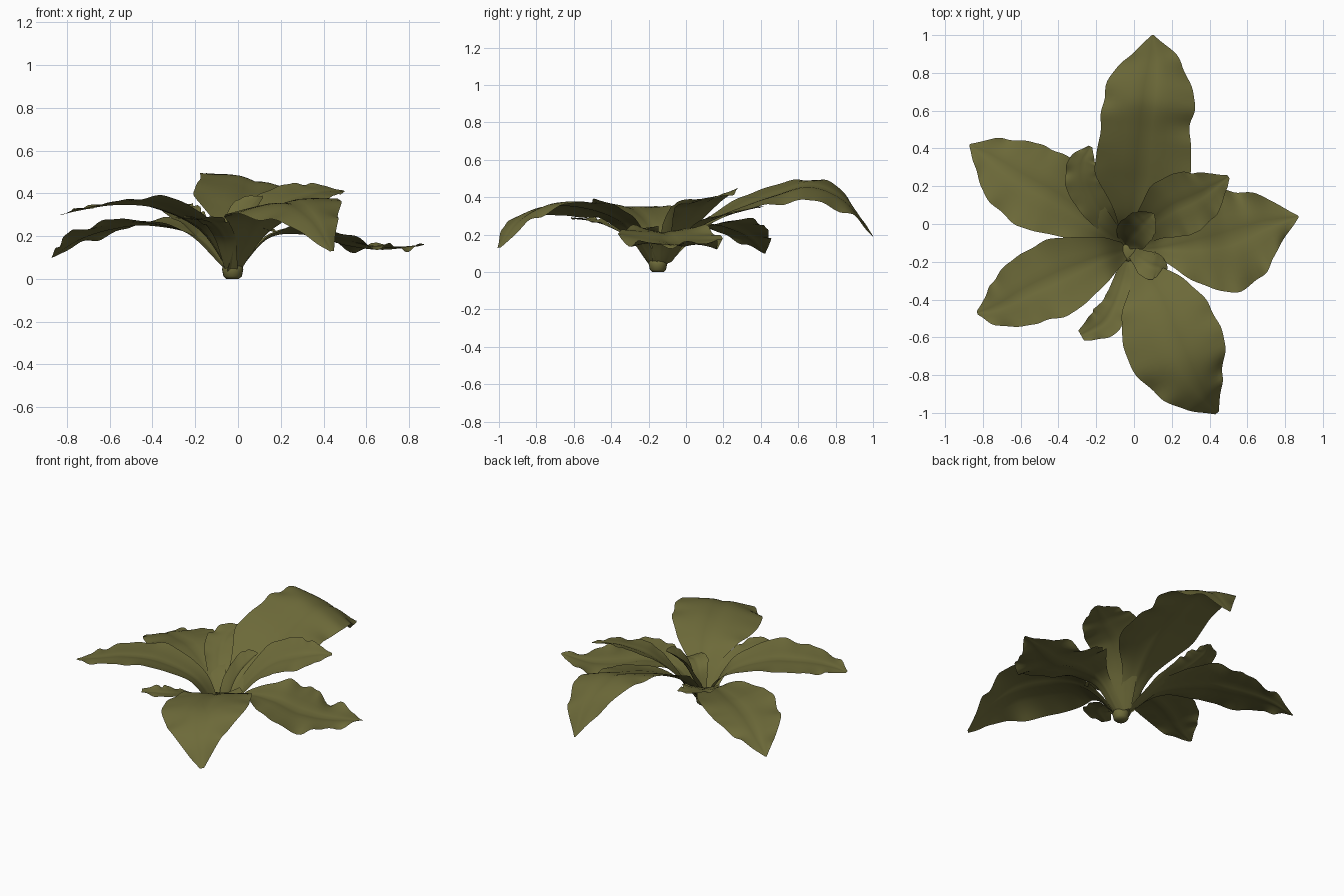
import bpy, bmesh, math
from mathutils import Vector

if "Cube" in bpy.data.objects:
    bpy.data.objects.remove(bpy.data.objects["Cube"])

green = bpy.data.materials.new("olive_green")
green.diffuse_color = (0.152, 0.144, 0.041, 1.0)
green.use_nodes = True
green.node_tree.nodes["Principled BSDF"].inputs["Base Color"].default_value = green.diffuse_color


def finish(name, bm):
    me = bpy.data.meshes.new(name)
    bm.to_mesh(me)
    bm.free()
    for p in me.polygons:
        p.use_smooth = True
    me.materials.append(green)
    ob = bpy.data.objects.new(name, me)
    bpy.context.collection.objects.link(ob)


def spline(pts, t):
    """Catmull-Rom through 4D points (x, y, z, half width), t in 0..1."""
    n = len(pts) - 1
    i = min(int(t * n), n - 1)
    u = t * n - i
    p1, p2 = pts[i], pts[i + 1]
    p0 = pts[i - 1] if i else p1 * 2 - p2
    p3 = pts[i + 2] if i + 2 <= n else p2 * 2 - p1
    return 0.5 * (p1 * 2 + (p2 - p0) * u + (p0 * 2 - p1 * 5 + p2 * 4 - p3) * u * u
                  + (p1 * 3 - p0 - p2 * 3 + p3) * u ** 3)


def leaf(name, pts, cup=(0.3, 0.1), tilt=0.0, ruffle=0.014, phase=0.0, rows=50, cols=14):
    """Sheet along pts; cup = channel depth at base and tip, tilt lowers the right edge if negative."""
    pts = [Vector(p) for p in pts]
    bm = bmesh.new()
    grid = []
    for r in range(rows + 1):
        t = r / rows
        c = spline(pts, t)
        d = spline(pts, min(1, t + 0.02)) - spline(pts, max(0, t - 0.02))
        side = Vector((d[1], -d[0], 0)).normalized()      # right-hand edge direction
        w = max(c[3], 0.003)
        bend = cup[0] + (cup[1] - cup[0]) * min(1, t * 1.6)
        row = []
        for k in range(cols + 1):
            s = 2 * k / cols - 1
            ph = phase + (2.0 if s > 0 else 0.0)
            wave = math.sin(t * 27 + ph) + 0.6 * math.sin(t * 47 + 2 * ph)
            grow = min(1, w / 0.12) * t
            wid = w * (1 + 0.045 * wave * t)
            p = Vector(c[:3]) + side * (s * wid)
            # channelled base that flattens to the tip, with wavy margins
            p.z += w * (bend * (s * s - 0.25) + tilt * s * min(1, t * 2))
            p.z += ruffle * wave * abs(s) ** 3 * grow
            p.z -= 0.05 * w * math.exp(-(s / 0.15) ** 2)
            p.z = max(p.z, 0.0)
            row.append(bm.verts.new(p))
        grid.append(row)
    for a, b in zip(grid, grid[1:]):
        for k in range(cols):
            bm.faces.new((a[k], a[k + 1], b[k + 1], b[k]))
    finish(name, bm)


# Large outer leaves
leaf("back_leaf", [(-.03, -.13, .03, .04), (0, .03, .22, .1), (.04, .25, .34, .25), (.06, .48, .42, .235),
                   (.08, .67, .46, .24), (.1, .85, .38, .16), (.1, 1, .19, .005)],
     cup=(.3, -.12), tilt=-.24)
leaf("back_left_leaf", [(-.05, -.12, .05, .04), (-.2, -.01, .21, .1), (-.42, .14, .265, .21),
                        (-.6, .24, .24, .21), (-.75, .345, .185, .13), (-.87, .42, .1, .005)],
     cup=(.3, 0), phase=1)
leaf("front_left_leaf", [(-.04, -.14, .04, .04), (-.17, -.18, .24, .12), (-.38, -.27, .345, .2),
                         (-.57, -.36, .355, .18), (-.72, -.44, .33, .115), (-.83, -.47, .3, .01)],
     cup=(.3, .02), tilt=-.08, phase=2, ruffle=.01)
leaf("front_leaf", [(-.02, -.17, .03, .04), (.05, -.26, .18, .08), (.11, -.37, .29, .18),
                    (.18, -.55, .35, .255), (.27, -.75, .35, .235), (.36, -.9, .27, .13), (.44, -1, .13, .012)],
     cup=(.2, -.14), tilt=-.14, phase=3)
leaf("right_leaf", [(0, -.14, .04, .04), (.15, -.13, .2, .07), (.34, -.11, .22, .22), (.51, -.075, .17, .28),
                    (.68, -.01, .145, .18), (.87, .04, .16, .005)], cup=(.3, 0), ruffle=.026, phase=4)

# Smaller inner leaves
leaf("inner_right_leaf", [(-.01, -.1, .05, .04), (.09, 0, .24, .1), (.2, .08, .355, .165),
                          (.33, .14, .4, .15), (.42, .195, .415, .09), (.5, .25, .41, .01)],
     cup=(.3, .05), tilt=-.25, phase=5, ruffle=.008)
leaf("inner_back_leaf", [(-.05, -.1, .05, .03), (-.17, .05, .22, .075), (-.255, .2, .3, .1),
                         (-.27, .32, .335, .08), (-.23, .41, .35, .01)], phase=6)
leaf("inner_front_leaf", [(-.03, -.18, .03, .03), (-.06, -.3, .18, .05), (-.1, -.42, .25, .065),
                          (-.16, -.52, .28, .085), (-.28, -.59, .285, .03)], phase=7)
leaf("tiny_front_leaf", [(-.01, -.15, .05, .03), (.03, -.18, .18, .05), (.08, -.215, .235, .075),
                         (.13, -.23, .235, .06), (.17, -.25, .22, .02)], phase=8, ruffle=.004)
leaf("centre_leaf", [(-.05, -.11, .05, .04), (-.02, -.07, .18, .09), (.02, -.03, .29, .09),
                     (.055, .005, .345, .08), (.085, .035, .375, .045), (.105, .055, .385, .004)],
     cup=(.7, .4), ruffle=.003)

# Short stem at the crown of the plant
bm = bmesh.new()
rings = []
for z, r in ((0, .03), (.012, .043), (.045, .05), (.06, .045), (.065, .03)):
    rings.append([bm.verts.new((-.025 + r * math.cos(a * math.pi / 10),
                                -.15 + r * math.sin(a * math.pi / 10), z)) for a in range(20)])
for a, b in zip(rings, rings[1:]):
    for i in range(20):
        j = (i + 1) % 20
        bm.faces.new((a[i], a[j], b[j], b[i]))
bm.faces.new(rings[0][::-1])
bm.faces.new(rings[-1])
finish("stem", bm)
